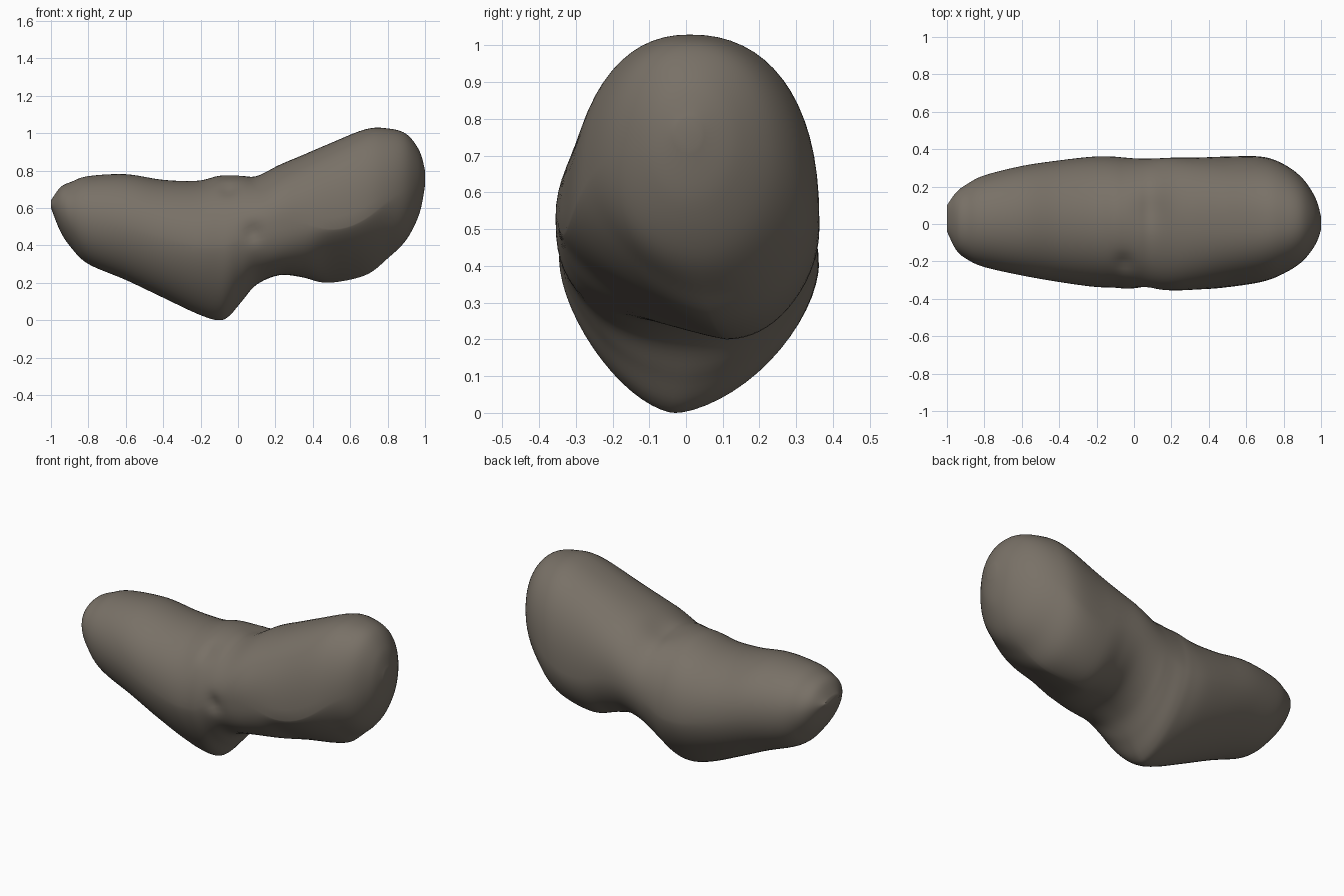
import bpy, bmesh, math
from mathutils import Vector

if "Cube" in bpy.data.objects:
    bpy.data.objects.remove(bpy.data.objects["Cube"])

# Stations along the body: x, top z, bottom z, front y, back y, keel y, front-underside fullness
STATIONS = [
    (-1.00, 0.64, 0.60, -0.04, 0.10, 0.03, 2.0),
    (-0.95, 0.71, 0.475, -0.14, 0.17, 0.02, 2.0),
    (-0.89, 0.74, 0.385, -0.19, 0.215, 0.01, 2.0),
    (-0.80, 0.77, 0.30, -0.23, 0.26, 0.00, 2.0),
    (-0.60, 0.78, 0.215, -0.275, 0.31, -0.01, 1.9),
    (-0.40, 0.75, 0.12, -0.31, 0.34, -0.02, 1.8),
    (-0.22, 0.745, 0.035, -0.335, 0.36, -0.03, 1.65),
    (-0.11, 0.77, 0.00, -0.34, 0.36, -0.03, 1.6),
    (-0.05, 0.775, 0.02, -0.345, 0.355, -0.02, 1.65),
    (0.02, 0.775, 0.10, -0.345, 0.35, 0.00, 1.8),
    (0.10, 0.775, 0.19, -0.35, 0.35, 0.02, 2.1),
    (0.22, 0.83, 0.24, -0.355, 0.355, 0.04, 2.6),
    (0.34, 0.88, 0.23, -0.35, 0.355, 0.08, 2.1),
    (0.48, 0.94, 0.20, -0.34, 0.36, 0.11, 1.3),
    (0.68, 1.02, 0.24, -0.31, 0.36, 0.08, 1.3),
    (0.80, 1.025, 0.33, -0.265, 0.32, 0.05, 1.6),
    (0.90, 0.995, 0.43, -0.20, 0.245, 0.03, 2.0),
    (0.97, 0.905, 0.57, -0.11, 0.14, 0.01, 2.0),
    (1.00, 0.80, 0.72, -0.03, 0.04, 0.01, 2.0),
]
SIDES, STEPS = 64, 6


def catmull(rows, steps):
    """Smoothly interpolate every column of the stations."""
    out = []
    for i in range(len(rows) - 1):
        p0, p1 = rows[max(i - 1, 0)], rows[i]
        p2, p3 = rows[i + 1], rows[min(i + 2, len(rows) - 1)]
        for k in range(steps):
            t = k / steps
            out.append([0.5 * (2 * b + (c - a) * t + (2 * a - 5 * b + 4 * c - d) * t * t
                               + (3 * b - a - 3 * c + d) * t ** 3)
                        for a, b, c, d in zip(p0, p1, p2, p3)])
    out.append(list(rows[-1]))
    return out


def section_point(row, a):
    """Lopsided egg: each quadrant has its own width, height and fullness."""
    x, top, bot, front, back, keel, full = row
    c, s = math.cos(a), math.sin(a)
    lobe = math.exp(-((x - 0.58) / 0.27) ** 2)   # right lobe: widest lower down
    mid = bot + (top - bot) * (0.52 - 0.15 * lobe)
    if s >= 0:
        n = 2.05 + 0.3 * lobe
    else:
        n = full if c < 0 else min(full, 2.0) if x < 0.2 else 2.0
    u, v = abs(c) ** (2 / n), abs(s) ** (2 / n)
    centre = 0.01 + (keel - 0.01) * (v if s < 0 else 0)
    edge = back if c >= 0 else front
    y = centre + (edge - centre) * u
    z = mid + ((top - mid) if s >= 0 else (bot - mid)) * v
    return Vector((x, y, z))


# Dimples: centre, radius, push
DIMPLES = [
    (Vector((0.08, -0.35, 0.47)), 0.05, Vector((0, 0.022, 0))),
    (Vector((0.09, 0.08, 0.78)), 0.09, Vector((0, 0, -0.015))),
    (Vector((-0.05, -0.2, 0.69)), 0.05, Vector((0, 0.01, -0.012))),
]

bm = bmesh.new()
rings = []
for row in catmull(STATIONS, STEPS):
    ring = []
    for j in range(SIDES):
        p = section_point(row, 2 * math.pi * j / SIDES)
        for c, r, push in DIMPLES:
            p = p + push * math.exp(-((p - c).length / r) ** 2)
        p.z = max(p.z, 0)
        ring.append(bm.verts.new(p))
    rings.append(ring)
for r0, r1 in zip(rings, rings[1:]):
    for j in range(SIDES):
        k = (j + 1) % SIDES
        bm.faces.new((r0[j], r0[k], r1[k], r1[j]))
bm.faces.new(rings[0])
bm.faces.new(rings[-1])
bmesh.ops.recalc_face_normals(bm, faces=bm.faces)
mesh = bpy.data.meshes.new("lumpy_body")
bm.to_mesh(mesh)
bm.free()

body = bpy.data.objects.new("lumpy_body", mesh)
bpy.context.collection.objects.link(body)
stone = bpy.data.materials.new("warm grey brown")
stone.diffuse_color = (0.19, 0.165, 0.135, 1)
stone.use_nodes = True
stone.node_tree.nodes["Principled BSDF"].inputs["Base Color"].default_value = stone.diffuse_color
mesh.materials.append(stone)

bpy.context.view_layer.objects.active = body
body.select_set(True)
bpy.ops.object.shade_smooth_by_angle(angle=math.radians(40))
